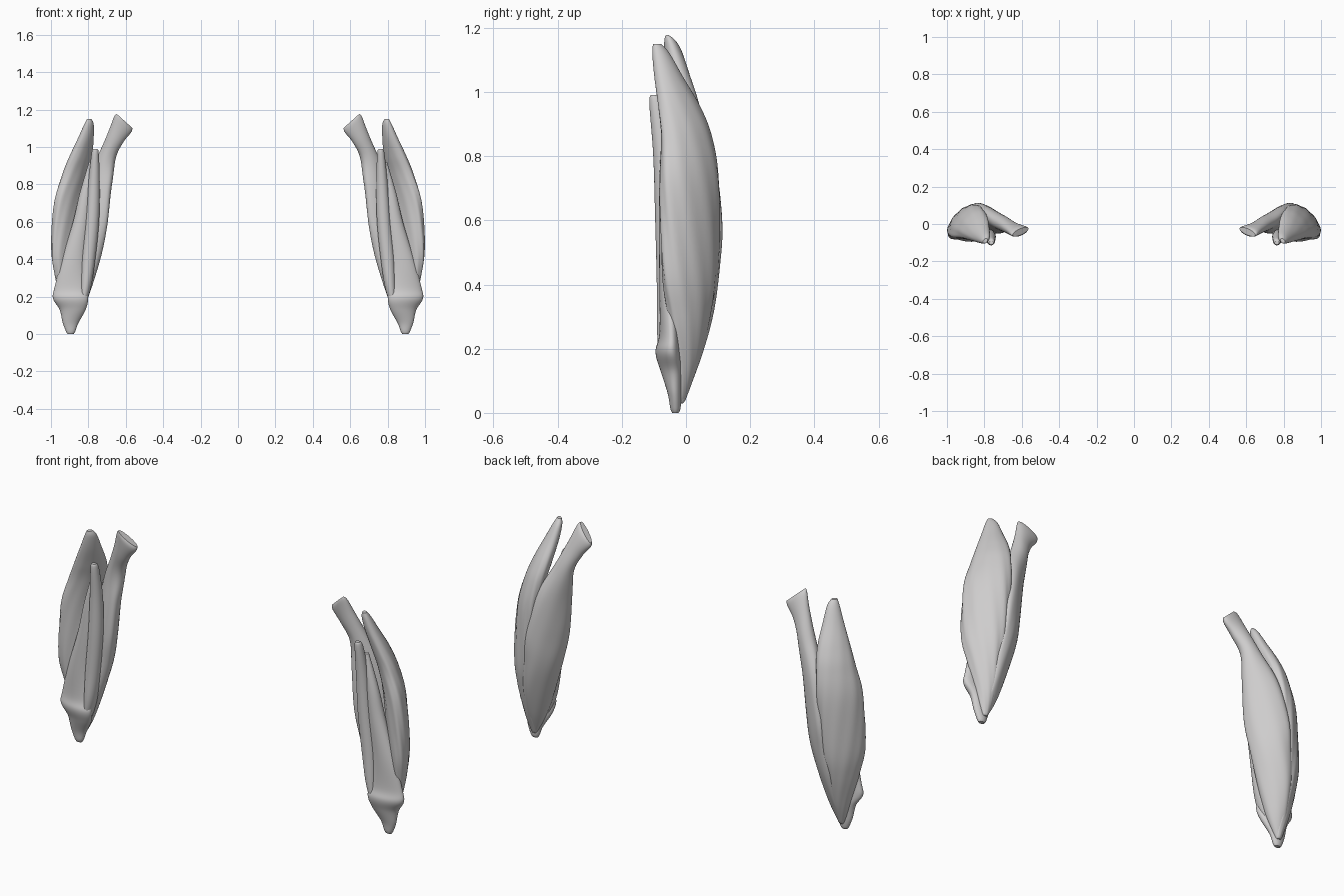
import bpy
import bmesh
from math import sin, cos, pi, radians

cube = bpy.data.objects.get("Cube")
if cube:
    bpy.data.objects.remove(cube)

SIDES, STEPS = 40, 7

grey = bpy.data.materials.new("light_grey")
grey.use_nodes = True
grey.diffuse_color = (0.62, 0.61, 0.61, 1)
grey.node_tree.nodes["Principled BSDF"].inputs["Base Color"].default_value = (0.62, 0.61, 0.61, 1)


def spline(a, b, c, d, t):
    """Smooth curve from b to c, with a and d as neighbours."""
    return b + 0.5 * t * (c - a + t * (2 * a - 5 * b + 4 * c - d + t * (3 * (b - c) + d - a)))


def smooth_rows(rows):
    """Fill in rows between the given cross-sections."""
    out = []
    for i in range(len(rows) - 1):
        quad = [rows[max(i - 1, 0)], rows[i], rows[i + 1], rows[min(i + 2, len(rows) - 1)]]
        for s in range(STEPS):
            out.append([spline(*vals, s / STEPS) for vals in zip(*quad)])
    return out + [list(rows[-1])]


def muscle(name, rows, ripple=0.0, strands=9, twist=16):
    """Loft ellipses (z, x, y, half length, half depth, angle, tilt) and mirror them."""
    bm = bmesh.new()
    rings = []
    for z, x, y, a, b, angle, tilt in smooth_rows(rows):
        ring = []
        ca, sa = cos(radians(angle)), sin(radians(angle))
        for k in range(SIDES):
            th = 2 * pi * k / SIDES
            # faint slanted fibres
            r = 1 + ripple * sin(strands * th + twist * z) * sin(2.5 * z + 0.4)
            u, v = a * r * cos(th), b * r * sin(th)
            dx, dy = u * ca - v * sa, u * sa + v * ca
            ring.append(bm.verts.new((x + dx, y + dy, max(z + tilt * dx, 0))))
        rings.append(ring)
    for r0, r1 in zip(rings, rings[1:]):
        for k in range(SIDES):
            n = (k + 1) % SIDES
            bm.faces.new((r0[k], r0[n], r1[n], r1[k]))
    bm.faces.new(rings[0])
    bm.faces.new(rings[-1])
    bmesh.ops.recalc_face_normals(bm, faces=bm.faces)
    mesh = bpy.data.meshes.new(name)
    bm.to_mesh(mesh)
    bm.free()
    mesh.materials.append(grey)
    obj = bpy.data.objects.new(name, mesh)
    bpy.context.collection.objects.link(obj)
    mirror = obj.modifiers.new("mirror", "MIRROR")
    mirror.use_axis = (True, False, False)
    bpy.ops.object.select_all(action="DESELECT")
    obj.select_set(True)
    bpy.context.view_layer.objects.active = obj
    bpy.ops.object.shade_smooth_by_angle(angle=radians(45))
    return obj


# outer muscle, wrapping the outside and back
muscle("outer_head", [
    (1.15, .795, -.09, .014, .010, -50, 0),
    (1.12, .797, -.078, .030, .022, -50, 0),
    (1.05, .813, -.055, .050, .034, -50, 0),
    (.95, .84, -.02, .078, .045, -50, 0),
    (.85, .868, .003, .096, .050, -50, 0),
    (.70, .90, .012, .112, .054, -50, 0),
    (.45, .92, .012, .105, .052, -50, 0),
    (.30, .917, .01, .078, .043, -50, 0),
    (.15, .90, .0, .046, .030, -45, 0),
    (.05, .89, -.015, .020, .016, -30, 0),
    (.03, .888, -.018, .010, .008, -30, 0),
], ripple=0.025)

# inner muscle with a flared, slanted top end
muscle("inner_head", [
    (1.14, .607, -.042, .046, .016, -25, .9),
    (1.12, .617, -.038, .048, .026, -20, .9),
    (1.05, .655, -.022, .040, .034, -10, .7),
    (.95, .70, .003, .046, .040, 20, .3),
    (.80, .745, .022, .085, .045, 40, 0),
    (.60, .778, .030, .105, .050, 45, 0),
    (.45, .80, .030, .095, .050, 45, 0),
    (.30, .83, .020, .080, .042, 45, 0),
    (.15, .86, .0, .050, .030, 40, 0),
    (.05, .885, -.015, .020, .015, 20, 0),
    (.03, .888, -.018, .010, .008, 20, 0),
], ripple=0.012, strands=7, twist=-12)

# narrow front strip
muscle("front_strip", [
    (.99, .763, -.100, .012, .010, 0, 0),
    (.96, .764, -.092, .020, .022, 0, 0),
    (.80, .770, -.070, .031, .032, 0, 0),
    (.60, .780, -.060, .037, .036, 0, 0),
    (.40, .800, -.055, .037, .036, 0, 0),
    (.25, .815, -.052, .029, .038, 0, 0),
    (.15, .833, -.050, .016, .028, 0, 0),
    (.12, .838, -.045, .008, .012, 0, 0),
])

# flat front sheet, widening to a lip above the pointed lower end
muscle("front_sheet", [
    (.92, .785, -.060, .012, .012, 0, 0),
    (.75, .815, -.055, .032, .027, 0, 0),
    (.60, .838, -.050, .044, .034, 0, 0),
    (.40, .878, -.050, .064, .033, 0, 0),
    (.25, .895, -.052, .086, .030, 5, 0),
    (.19, .895, -.057, .095, .036, 8, 0),
    (.13, .884, -.045, .070, .033, 8, 0),
    (.06, .895, -.035, .042, .022, 0, 0),
    (.015, .895, -.033, .025, .016, 0, 0),
    (0, .895, -.033, .016, .010, 0, 0),
])
